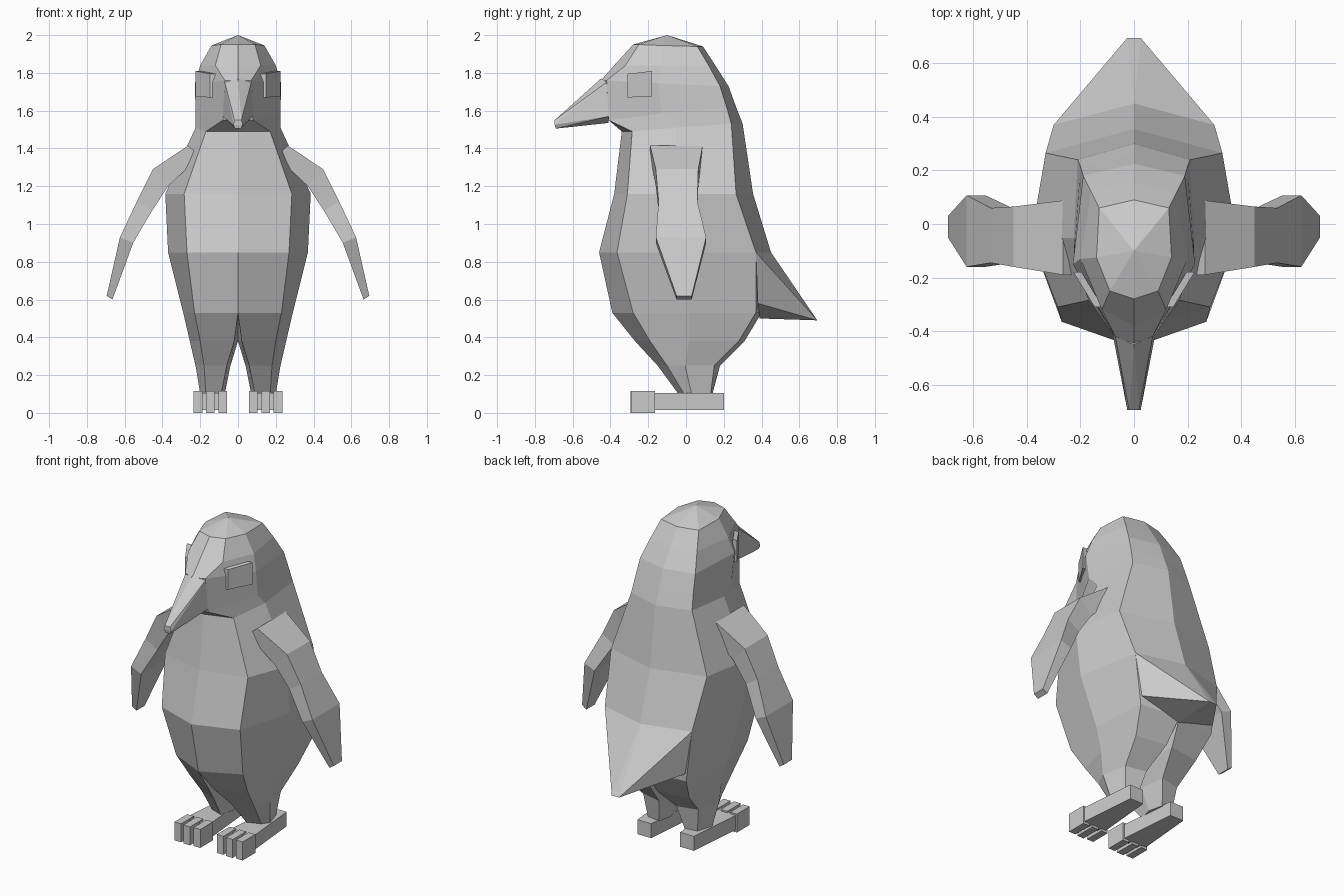
import bpy
import bmesh

default_cube = bpy.data.objects.get("Cube")
if default_cube:
    bpy.data.objects.remove(default_cube, do_unlink=True)

# Single plain grey for the whole bird
GREY = (.6, .6, .6, 1)
grey = bpy.data.materials.new("plain_grey")
grey.use_nodes = True
grey.diffuse_color = GREY
grey.node_tree.nodes["Principled BSDF"].inputs["Base Color"].default_value = GREY


def finish(bm, name, mirror=True, merge=False):
    """Turn a bmesh into a flat shaded object, mirrored across x."""
    bmesh.ops.recalc_face_normals(bm, faces=bm.faces[:])
    mesh = bpy.data.meshes.new(name)
    bm.to_mesh(mesh)
    bm.free()
    mesh.materials.append(grey)
    obj = bpy.data.objects.new(name, mesh)
    bpy.context.collection.objects.link(obj)
    if mirror:
        modifier = obj.modifiers.new("mirror", "MIRROR")
        modifier.use_mirror_merge = merge
        modifier.merge_threshold = .001
    return obj


def hull(name, points, both_sides=False):
    """Faceted solid around points; both_sides adds the points' reflections."""
    bm = bmesh.new()
    cloud = set(points)
    if both_sides:
        cloud |= {(-x, y, z) for x, y, z in points}
    verts = [bm.verts.new(p) for p in sorted(cloud)]
    bmesh.ops.convex_hull(bm, input=verts)
    bmesh.ops.dissolve_limit(bm, angle_limit=.01, verts=bm.verts[:], edges=bm.edges[:])
    return finish(bm, name, mirror=not both_sides)


def loft(bm, rings):
    """Skin closed rings with quads and return the ring vertices."""
    loops = [[bm.verts.new(p) for p in ring] for ring in rings]
    for low, high in zip(loops, loops[1:]):
        for i in range(len(low)):
            j = (i + 1) % len(low)
            bm.faces.new((low[i], low[j], high[j], high[i]))
    return loops


def body_ring(zf, zb, cx, yf, xe, ye, xs, xb, yb, yk):
    """Half outline: front, front edge, side, back edge, back, inner thigh."""
    mid = (zf + zb) / 2
    return [(cx, yf, zf), (xe, ye, zf), (xs, (ye + yb) / 2 - .03, mid),
            (xb, yb, zb), (cx, yk, zb), (max(0, cx - .02), (yf + yk) / 2, mid)]


# Body: ankle to crown
body_rows = [
    (.10, .10, .09, -.04, .17, -.01, .2, .17, .13, .14),
    (.25, .25, .06, -.15, .18, -.1, .225, .19, .15, .18),
    (.38, .38, .02, -.27, .2, -.19, .255, .22, .28, .31),
    (.53, .53, 0, -.39, .23, -.28, .29, .26, .37, .40),
    (.85, .85, 0, -.46, .27, -.365, .37, .3, .37, .45),
    (1.16, 1.16, 0, -.38, .285, -.31, .385, .33, .265, .355),
    (1.49, 1.53, 0, -.34, .17, -.285, .225, .21, .24, .3),
    (1.55, 1.62, 0, -.41, .08, -.41, .225, .2, .215, .265),
    (1.76, 1.73, 0, -.45, .07, -.42, .228, .19, .18, .225),
    (1.84, 1.84, 0, -.38, .12, -.32, .2, .16, .12, .155),
    (1.95, 1.94, 0, -.28, .09, -.25, .14, .13, .06, .09),
]
bm = bmesh.new()
loops = loft(bm, [body_ring(*row) for row in body_rows])
bm.faces.new(loops[0])
# The torso is hollow at the mirror plane, so drop its inner column
inner = [v for loop in loops[4:] for v in loop[5:]]
bmesh.ops.delete(bm, geom=inner, context="VERTS")
crown = bm.verts.new((0, -.1, 2))
for a, b in zip(loops[-1][:4], loops[-1][1:5]):
    bm.faces.new((a, b, crown))
finish(bm, "body", merge=True)

# Beak
hull("beak", [
    (0, -.45, 1.77), (.07, -.42, 1.75), (.08, -.41, 1.57), (0, -.41, 1.535),
    (.018, -.695, 1.55), (.025, -.695, 1.525), (.015, -.69, 1.505),
], both_sides=True)

# Tail
hull("tail", [
    (0, .45, .85), (.3, .37, .85), (.09, .6, .59), (.025, .695, .49),
    (.26, .38, .58), (0, .39, .5),
], both_sides=True)

# Eyes: shallow plates on the cheeks
hull("eyes", [(x - inset, y, z) for inset in (0, .03)
              for x, y, z in ((.147, -.31, 1.67), (.147, -.31, 1.795),
                              (.226, -.18, 1.675), (.226, -.18, 1.81))])

# Wings: outer x and z, inner x and z, front y, back y
wing_rows = [
    (.265, 1.415, .2, 1.36, -.19, .088),
    (.45, 1.29, .37, 1.2, -.16, .065),
    (.535, 1.12, .455, 1.07, -.145, .06),
    (.625, .93, .555, .9, -.16, .107),
    (.695, .62, .665, .6, -.05, .03),
]
bm = bmesh.new()
wing = loft(bm, [[(xo, yf, zo), (xo, yb, zo), (xi, yb, zi), (xi, yf, zi)]
                 for xo, zo, xi, zi, yf, yb in wing_rows])
bm.faces.new(wing[0])
bm.faces.new(wing[-1])
finish(bm, "wings")

# Feet: a flared sole with three toes
hull("feet", [(x, y, z) for z in (.015, .105)
              for x, y in ((.1, .2), (.195, .2), (.065, -.2), (.23, -.2))])
for label, x, front in (("inner", .08, -.29), ("middle", .147, -.295), ("outer", .212, -.29)):
    hull(label + "_toes", [(x + side, y, z) for side in (-.023, .023)
                           for y in (front, -.165) for z in (0, .115)])
